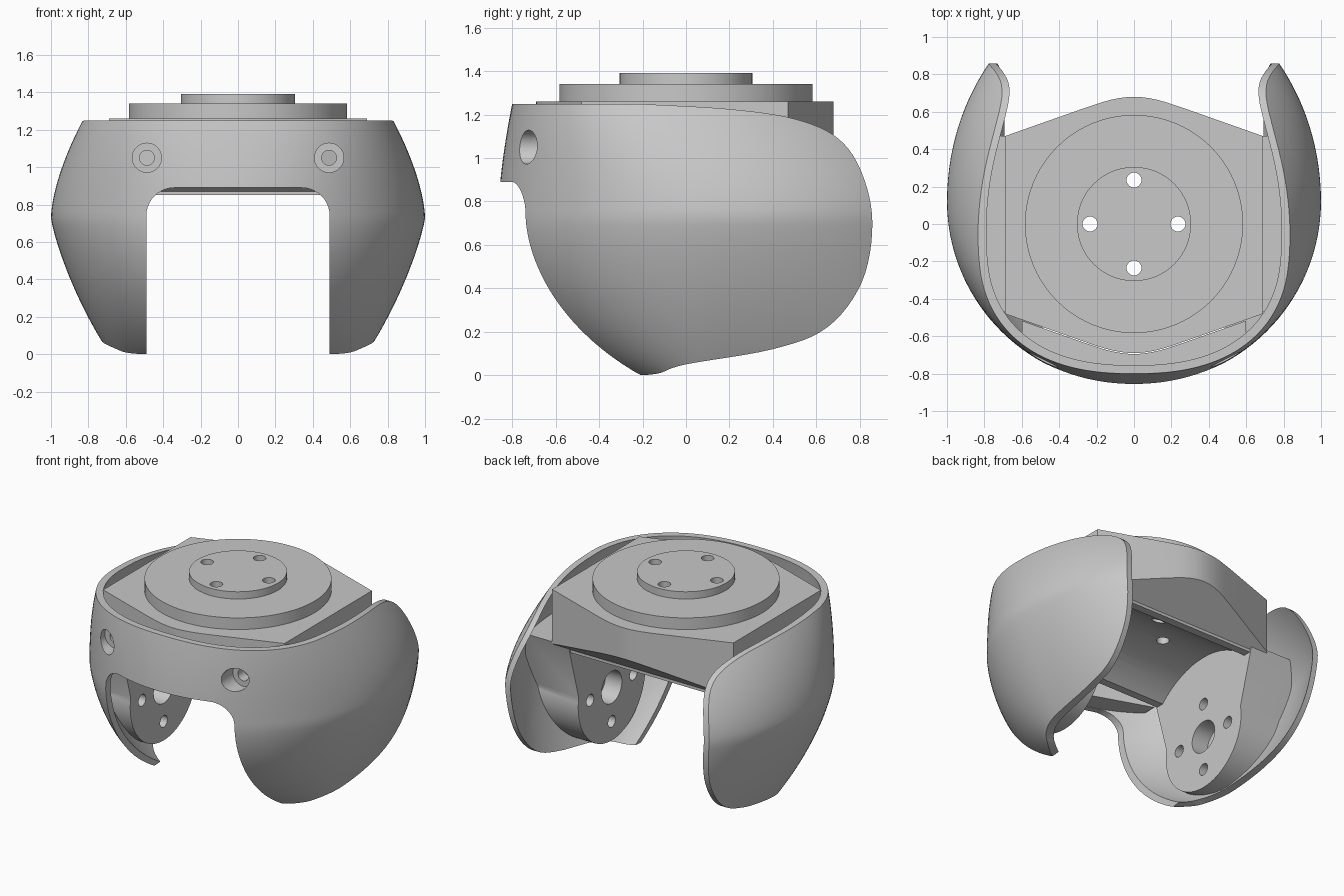
import bpy, bmesh, math
from mathutils import Vector

old = bpy.data.objects.get("Cube")
if old:
    bpy.data.objects.remove(old)

grey = bpy.data.materials.new("plain_grey")
grey.use_nodes = True
grey.diffuse_color = (0.58, 0.58, 0.58, 1)
grey.node_tree.nodes["Principled BSDF"].inputs["Base Color"].default_value = (0.58, 0.58, 0.58, 1)


def finish(name, bm):
    bmesh.ops.recalc_face_normals(bm, faces=bm.faces[:])
    mesh = bpy.data.meshes.new(name)
    bm.to_mesh(mesh)
    bm.free()
    mesh.materials.append(grey)
    ob = bpy.data.objects.new(name, mesh)
    bpy.context.collection.objects.link(ob)
    return ob


def prism(name, outline, axis, lo, hi):
    """Extrude a 2D outline along an axis: X uses (y,z), Y uses (x,z), Z uses (x,y)."""
    place = {"X": lambda a, b: (lo, a, b), "Y": lambda a, b: (a, lo, b), "Z": lambda a, b: (a, b, lo)}[axis]
    bm = bmesh.new()
    face = bm.faces.new([bm.verts.new(place(a, b)) for a, b in outline])
    ext = bmesh.ops.extrude_face_region(bm, geom=[face])
    step = Vector([(hi - lo) * (axis == k) for k in "XYZ"])
    bmesh.ops.translate(bm, vec=step, verts=[v for v in ext["geom"] if isinstance(v, bmesh.types.BMVert)])
    return finish(name, bm)


def arc(cx, cy, r, start, end, n):
    angles = [math.radians(start + (end - start) * i / n) for i in range(n + 1)]
    return [(cx + r * math.cos(a), cy + r * math.sin(a)) for a in angles]


def disc(name, axis, a, b, r, lo, hi, n=48):
    return prism(name, arc(a, b, r, 0, 360, n)[:-1], axis, lo, hi)


def smooth_path(pts, n=6):
    """Catmull-Rom through the points."""
    p = [Vector(q) for q in pts]
    p = [p[0]] + p + [p[-1]]
    out = []
    for a, b, c, d in zip(p, p[1:], p[2:], p[3:]):
        for i in range(n):
            t = i / n
            out.append(0.5 * (2 * b + (c - a) * t + (2 * a - 5 * b + 4 * c - d) * t**2
                              + (3 * b - a - 3 * c + d) * t**3))
    return [tuple(q) for q in out] + [tuple(p[-1])]


def boolean(ob, tools, operation="DIFFERENCE"):
    bpy.context.view_layer.objects.active = ob
    for tool in tools:
        mod = ob.modifiers.new("cut", "BOOLEAN")
        mod.operation, mod.solver, mod.object = operation, "EXACT", tool
        bpy.ops.object.modifier_apply(modifier=mod.name)
        bpy.data.objects.remove(tool)


def shade(ob, angle=30):
    bpy.ops.object.select_all(action="DESELECT")
    ob.select_set(True)
    bpy.context.view_layer.objects.active = ob
    bpy.ops.object.shade_smooth_by_angle(angle=math.radians(angle))


# Bulging body: each level is half a rounded oval in front and a longer half ellipse behind
WIDEST = 0.73
LEVELS = [-0.05 + 1.35 * i / 40 for i in range(41)]


def section(z):
    """Centre y, half width, front reach, back reach and front squareness at a height."""
    if z > WIDEST:
        t = ((z - WIDEST) / 0.52) ** 1.6
        return 0.12 - 0.22 * t, 1 - 0.17 * t, 0.985 - 0.285 * t, 1.17 - 0.09 * t, 2 + 0.4 * t
    t = WIDEST - z
    width = math.sqrt(1 - (t / 1.21) ** 1.25)
    front = 0.985 * math.sqrt(1 - (t / 0.835) ** 1.93)
    return 0.12, width, front, 1.17 + 0.2 * t, 2


def body_ring(bm, z, inset, n=128):
    cy, rx, front, back, power = section(z)
    verts = []
    for i in range(n):
        c, s = math.cos(2 * math.pi * i / n), math.sin(2 * math.pi * i / n)
        thin = inset * (1 - 0.4 * max(0, s))
        reach = back
        if s < 0:
            reach = front
            c, s = math.copysign(abs(c) ** (2 / power), c), -abs(s) ** (2 / power)
        verts.append(bm.verts.new(((rx - thin) * c, cy + (reach - thin) * s, z)))
    return verts


def skin(bm, rings):
    for low, high in zip(rings, rings[1:]):
        for i in range(len(low)):
            j = (i + 1) % len(low)
            bm.faces.new((low[i], low[j], high[j], high[i]))


def body_core():
    """Solid that reaches the middle of the shell wall, for trimming inner parts."""
    bm = bmesh.new()
    rings = [body_ring(bm, z, 0.03) for z in LEVELS]
    skin(bm, rings)
    bm.faces.new(rings[0])
    bm.faces.new(rings[-1])
    return finish("body_core", bm)


# Outer shell
bm = bmesh.new()
rings = [body_ring(bm, z, 0) for z in LEVELS]
rings += [body_ring(bm, z, 0.045 + 0.03 * max(0, 0.4 - z)) for z in reversed(LEVELS)]
skin(bm, rings + rings[:1])
shell = finish("outer_shell", bm)

# Front mount that joins the top block to the shell
front_bow = smooth_path([(-0.25, -0.635), (-0.12, -0.675), (0, -0.69), (0.12, -0.675), (0.25, -0.635)], 4)
mount_outline = [(-0.6, -1), (0.6, -1), (0.6, -0.517)] \
    + [(x, y - 0.005) for x, y in reversed(front_bow)] + [(-0.6, -0.517)]
mount = prism("front_mount", mount_outline, "Z", 0.892, 1.15)
boolean(mount, [body_core()], "INTERSECT")

# Counterbored screw holes through the shell and the mount
for s in (-1, 1):
    for part in (shell, mount):
        boolean(part, [disc("counterbore", "Y", s * 0.487, 1.05, 0.078, -1.2, -0.64),
                       disc("screw_hole", "Y", s * 0.487, 1.05, 0.04, -0.67, -0.5, 24)])

# Side outline that trims the shell into two rounded wings
wing = smooth_path([(-0.2, 1.248), (0.2, 1.225), (0.5, 1.18), (0.7, 1.09), (0.81, 0.93), (0.858, 0.7),
                    (0.81, 0.43), (0.65, 0.22), (0.4, 0.12), (0, 0.05), (-0.12, 0.01), (-0.2, 0)])
boolean(shell, [prism("wing_trim", [(-1.2, 1.25)] + wing + [(-1.2, 0)], "X", -1.2, 1.2)], "INTERSECT")

# Front opening with rounded top corners
opening = [(0.49, -0.3)] + arc(0.34, 0.74, 0.15, 0, 90, 10) + arc(-0.34, 0.74, 0.15, 90, 180, 10) + [(-0.49, -0.3)]
boolean(shell, [prism("opening_cut", opening, "Y", -1.2, 0.2)])
shade(shell)
shade(mount)

# Top block: straight sides, bowed front and back, trough and slants underneath
HUB_Z, FACE_X = 0.44, 0.565
back_bow = [(-x, -y - 0.01) for x, y in front_bow]
plate = [(-0.69, -0.48)] + front_bow + [(0.69, -0.48), (0.69, 0.47)] + back_bow + [(-0.69, 0.47)]
block = prism("top_block", plate, "Z", 0.85, 1.26)
trough = disc("trough_cut", "X", 0, HUB_Z, 0.57, -FACE_X, FACE_X, 64)
slants = [prism("slant_cut", [(s * 0.45, 0.8), (s * 0.45, 0.87), (s * 0.75, 1.1), (s * 0.75, 0.8)], "X", -1, 1)
          for s in (-1, 1)]
boolean(block, [trough] + slants)

# Stepped round turntable on the block
lower_disc = disc("lower_turntable", "Z", 0, 0, 0.583, 1.26, 1.34, 96)
upper_disc = disc("upper_turntable", "Z", 0, 0, 0.305, 1.34, 1.39, 64)
for part in (block, lower_disc, upper_disc):
    boolean(part, [disc("bolt_cut", "Z", 0.235 * x, 0.235 * y, 0.04, 0.5, 1.6, 24)
                   for x, y in ((1, 0), (-1, 0), (0, 1), (0, -1))])
    shade(part)

# Side arms reaching out to the shell, with a rounded foot, a bearing hole and bolt holes
foot = [(0.47, 0.9)] + arc(0, HUB_Z, 0.365, 10, -190, 40) + [(-0.47, 0.9)]
for side, s in (("left", 1), ("right", -1)):
    lo, hi = sorted((s * FACE_X, s * 1.1))
    arm = prism(side + "_arm", foot, "X", lo, hi)
    boolean(arm, [body_core()], "INTERSECT")
    lo, hi = sorted((s * 0.5, s * 0.69))
    holes = [disc("bearing_cut", "X", 0, HUB_Z, 0.11, lo, hi, 32)]
    holes += [disc("bolt_cut", "X", 0.235 * y, HUB_Z + 0.235 * z, 0.04, lo, hi, 24)
              for y, z in ((1, 0), (-1, 0), (0, 1), (0, -1))]
    boolean(arm, holes)
    shade(arm)
